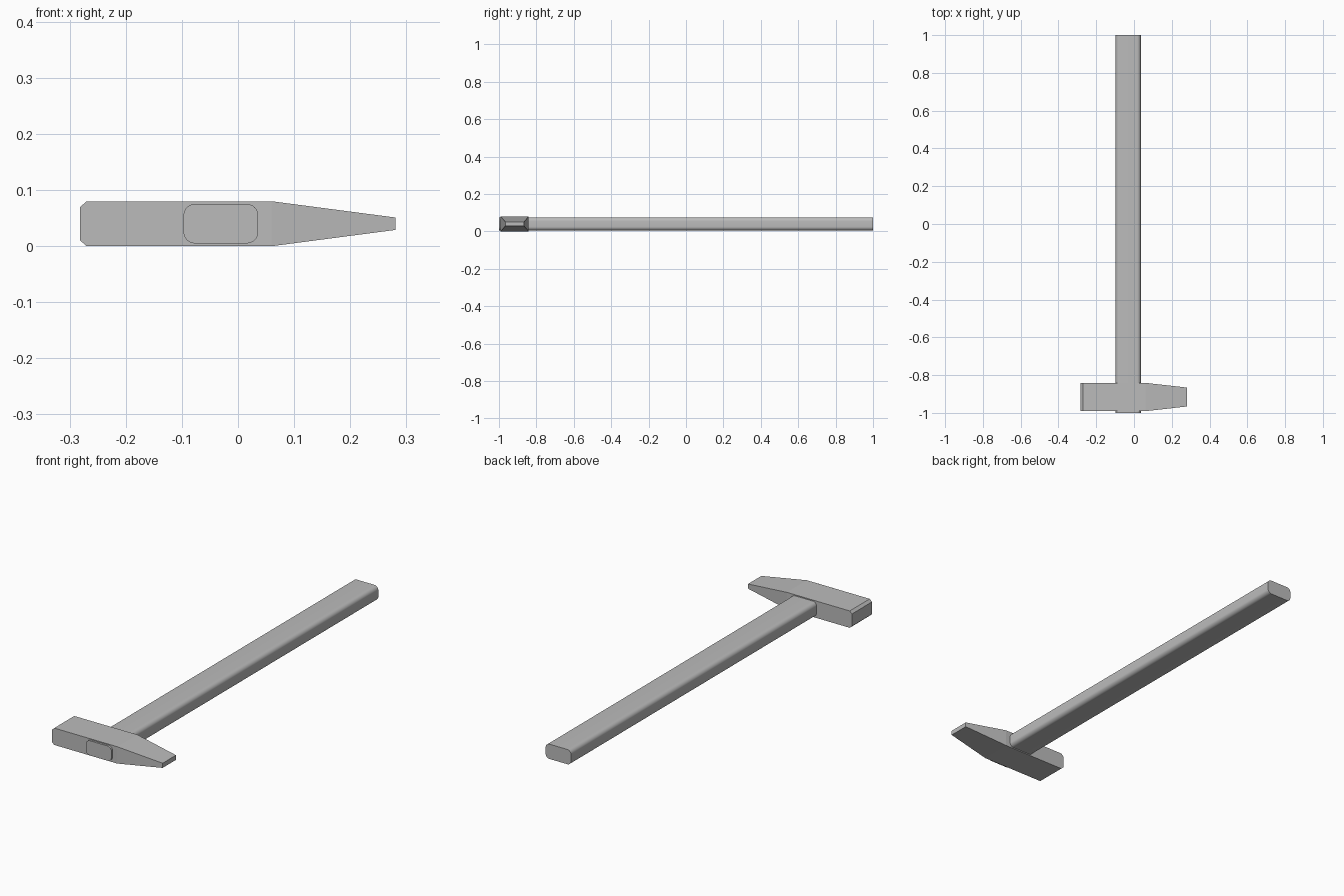
import bpy, bmesh, math

cube = bpy.data.objects.get("Cube")
if cube:
    bpy.data.objects.remove(cube, do_unlink=True)

# One plain grey for the whole tool
grey = bpy.data.materials.new("grey")
grey.use_nodes = True
colour = (0.5, 0.5, 0.5, 1)
grey.diffuse_color = colour
grey.node_tree.nodes["Principled BSDF"].inputs["Base Color"].default_value = colour


def loft(name, sections):
    """Skin matching rings of points and cap both ends."""
    bm = bmesh.new()
    rings = [[bm.verts.new(p) for p in ring] for ring in sections]
    for a, b in zip(rings, rings[1:]):
        for i in range(len(a)):
            j = (i + 1) % len(a)
            bm.faces.new((a[i], a[j], b[j], b[i]))
    bm.faces.new(rings[0])
    bm.faces.new(rings[-1])
    bmesh.ops.recalc_face_normals(bm, faces=bm.faces)
    mesh = bpy.data.meshes.new(name)
    bm.to_mesh(mesh)
    bm.free()
    mesh.materials.append(grey)
    obj = bpy.data.objects.new(name, mesh)
    bpy.context.collection.objects.link(obj)
    return obj


def head_section(x, half_y, half_z):
    cy, cz = -0.916, 0.04
    return [(x, cy + sy * half_y, cz + sz * half_z)
            for sy, sz in ((-1, -1), (1, -1), (1, 1), (-1, 1))]


def handle_section(y):
    half_x, half_z, radius, steps = 0.0665, 0.035, 0.02, 8
    ring = []
    for quarter, (sx, sz) in enumerate(((1, 1), (-1, 1), (-1, -1), (1, -1))):
        for k in range(steps + 1):
            a = (quarter + k / steps) * math.pi / 2
            ring.append((-0.0305 + sx * (half_x - radius) + radius * math.cos(a), y,
                         0.04 + sz * (half_z - radius) + radius * math.sin(a)))
    return ring


# Head: chamfered striking face, straight body, tapered wedge
loft("hammer_head", [head_section(*s) for s in (
    (-0.282, 0.075, 0.029), (-0.27, 0.075, 0.04),
    (0.06, 0.075, 0.04), (0.281, 0.05, 0.011))])

# Handle: rounded bar passing through the head
handle = loft("handle", [handle_section(-1), handle_section(1)])
bpy.ops.object.select_all(action="DESELECT")
handle.select_set(True)
bpy.context.view_layer.objects.active = handle
bpy.ops.object.shade_smooth_by_angle(angle=math.radians(30))
